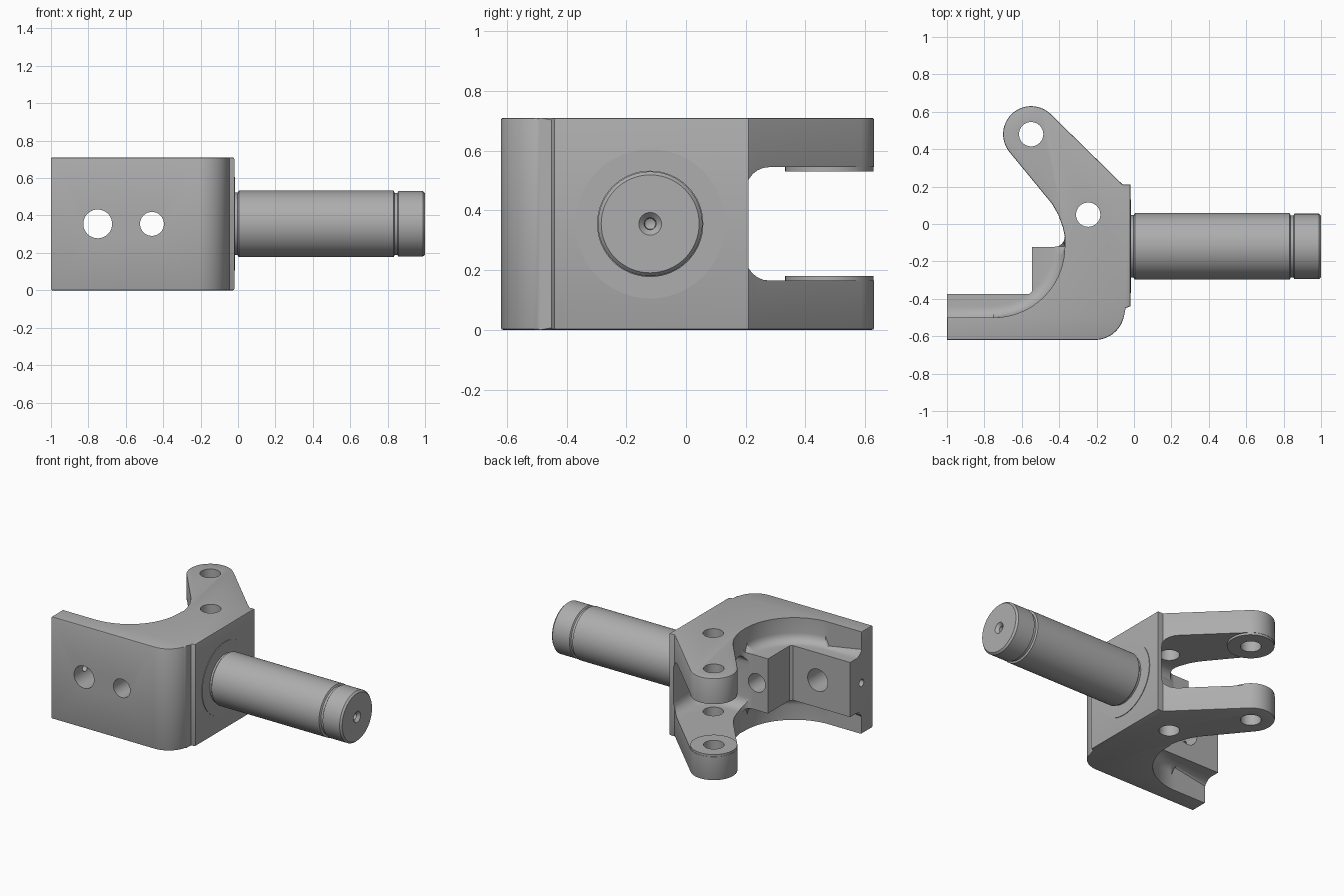
import bpy, bmesh
from math import cos, sin, radians, pi
from mathutils import Matrix, Vector

cube = bpy.data.objects.get("Cube")
if cube:
    bpy.data.objects.remove(cube, do_unlink=True)

H = 0.71          # body height
MID = H / 2
AXIS_Y = -0.12    # shaft axis

steel = bpy.data.materials.new("machined_steel")
steel.use_nodes = True
COLOUR = (0.42, 0.42, 0.42, 1)
steel.diffuse_color = COLOUR
steel.node_tree.nodes["Principled BSDF"].inputs["Base Color"].default_value = COLOUR


def arc(cx, cy, r, a0, a1, n=16):
    angles = [radians(a0 + (a1 - a0) * i / n) for i in range(n + 1)]
    return [(cx + r * cos(a), cy + r * sin(a)) for a in angles]


def make(name, bm):
    bmesh.ops.recalc_face_normals(bm, faces=bm.faces)
    mesh = bpy.data.meshes.new(name)
    bm.to_mesh(mesh)
    bm.free()
    mesh.materials.append(steel)
    obj = bpy.data.objects.new(name, mesh)
    bpy.context.collection.objects.link(obj)
    return obj


def prism(name, pts, z0, z1, round_z=(), width=0.01, segs=2):
    """Extruded outline; rims at the heights in round_z are rounded."""
    bm = bmesh.new()
    face = bm.faces.new([bm.verts.new((x, y, z0)) for x, y in pts])
    ext = bmesh.ops.extrude_face_region(bm, geom=[face])
    for v in ext["geom"]:
        if isinstance(v, bmesh.types.BMVert):
            v.co.z = z1
    rims = [e for e in bm.edges
            if any(all(abs(v.co.z - z) < 1e-5 for v in e.verts) for z in round_z)]
    if rims:
        bmesh.ops.bevel(bm, geom=rims, offset=width, segments=segs, profile=0.5,
                        affect='EDGES')
    return make(name, bm)


def cylinder(name, r, start, end):
    start, end = Vector(start), Vector(end)
    axis = end - start
    bm = bmesh.new()
    rot = axis.to_track_quat('Z', 'Y').to_matrix().to_4x4()
    bmesh.ops.create_cone(bm, cap_ends=True, segments=48, radius1=r, radius2=r,
                          depth=axis.length,
                          matrix=Matrix.Translation((start + end) / 2) @ rot)
    return make(name, bm)


def lathe(name, profile, n=64):
    """Revolve (x, radius) points about the shaft axis."""
    bm = bmesh.new()
    verts = [bm.verts.new((x, AXIS_Y, MID + r)) for x, r in profile]
    edges = [bm.edges.new(p) for p in zip(verts, verts[1:])]
    bmesh.ops.spin(bm, geom=verts + edges, cent=(0, AXIS_Y, MID), axis=(1, 0, 0),
                   angle=2 * pi, steps=n)
    bmesh.ops.remove_doubles(bm, verts=bm.verts, dist=1e-4)
    return make(name, bm)


def combine(target, other, operation):
    mod = target.modifiers.new(operation, 'BOOLEAN')
    mod.operation, mod.solver, mod.object = operation, 'EXACT', other
    bpy.context.view_layer.objects.active = target
    bpy.ops.object.modifier_apply(modifier=mod.name)
    bpy.data.objects.remove(other, do_unlink=True)


def smooth(obj):
    bpy.ops.object.select_all(action='DESELECT')
    obj.select_set(True)
    bpy.context.view_layer.objects.active = obj
    bpy.ops.object.shade_smooth_by_angle(angle=radians(30))


# Knuckle body: full-height outline
tip = (-0.55, 0.48)
outline = [(-1, -0.62)]
outline += arc(-0.21, -0.46, 0.16, -90, -10)
outline += [(-0.045, -0.45), (-0.02, -0.44), (-0.02, 0.21), (-0.06, 0.21)]
outline += arc(*tip, 0.15, 45, 219, 28)
outline += [(-0.44, 0.11), (-0.405, 0.05), (-0.38, -0.02)]
outline += arc(-0.425, -0.067, 0.055, 0, -90, 8)
outline += [(-0.545, -0.122), (-0.545, -0.36), (-0.56, -0.375), (-1, -0.375)]
body = prism("knuckle_body", outline, 0, H, (0, H), 0.007)

# Curved ledge recesses, above and below
recess = [(-1.1, -0.5)] + arc(-0.75, -0.12, 0.38, -90, 0, 24)
recess += [(-0.37, -0.06), (-0.5, 0.1), (-1.1, 0.1)]
combine(body, prism("upper_recess", recess, 0.545, 0.9, (0.545,), 0.06, 5), 'DIFFERENCE')
combine(body, prism("lower_recess", recess, -0.19, 0.165, (0.165,), 0.06, 5), 'DIFFERENCE')

# Slot that separates the two arms
slot = [(-0.95, AXIS_Y)] + arc(-0.22, 0.05, 0.17, -90, 0)
slot += [(-0.05, 0.9), (-0.95, 0.9)]
combine(body, prism("arm_slot", slot, 0.165, 0.545, (0.165, 0.545), 0.08, 6), 'DIFFERENCE')

# Raised pads on the inner faces of the arm tips
for z0, z1 in ((0.1, 0.18), (0.53, 0.61)):
    combine(body, cylinder("arm_pad", 0.148, (*tip, z0), (*tip, z1)), 'UNION')

# Pin holes, mounting holes and the small cross hole
holes = [
    (0.065, (*tip, -0.1), (*tip, 0.9)),
    (0.065, (-0.245, 0.05, -0.1), (-0.245, 0.05, 0.9)),
    (0.077, (-0.75, -0.8, MID), (-0.75, -0.2, MID)),
    (0.064, (-0.46, -0.8, MID), (-0.46, 0.0, MID)),
    (0.025, (-1.1, -0.5, MID), (-0.75, -0.5, MID)),
]
for r, a, b in holes:
    combine(body, cylinder("hole_cutter", r, a, b), 'DIFFERENCE')
smooth(body)

# Thin seat disc behind the shaft
seat = cylinder("shaft_seat", 0.25, (-0.03, AXIS_Y, MID), (-0.016, AXIS_Y, MID))
smooth(seat)

# Spindle with neck, snap-ring groove and centre-drilled end
spindle = lathe("spindle_shaft", [
    (-0.03, 0.167), (-0.002, 0.167), (0, 0.172), (0.006, 0.178),
    (0.832, 0.178), (0.838, 0.166), (0.852, 0.166), (0.858, 0.175),
    (0.988, 0.175), (1, 0.164), (1, 0.038), (0.982, 0.02), (0.94, 0.018), (0.93, 0)])
smooth(spindle)
